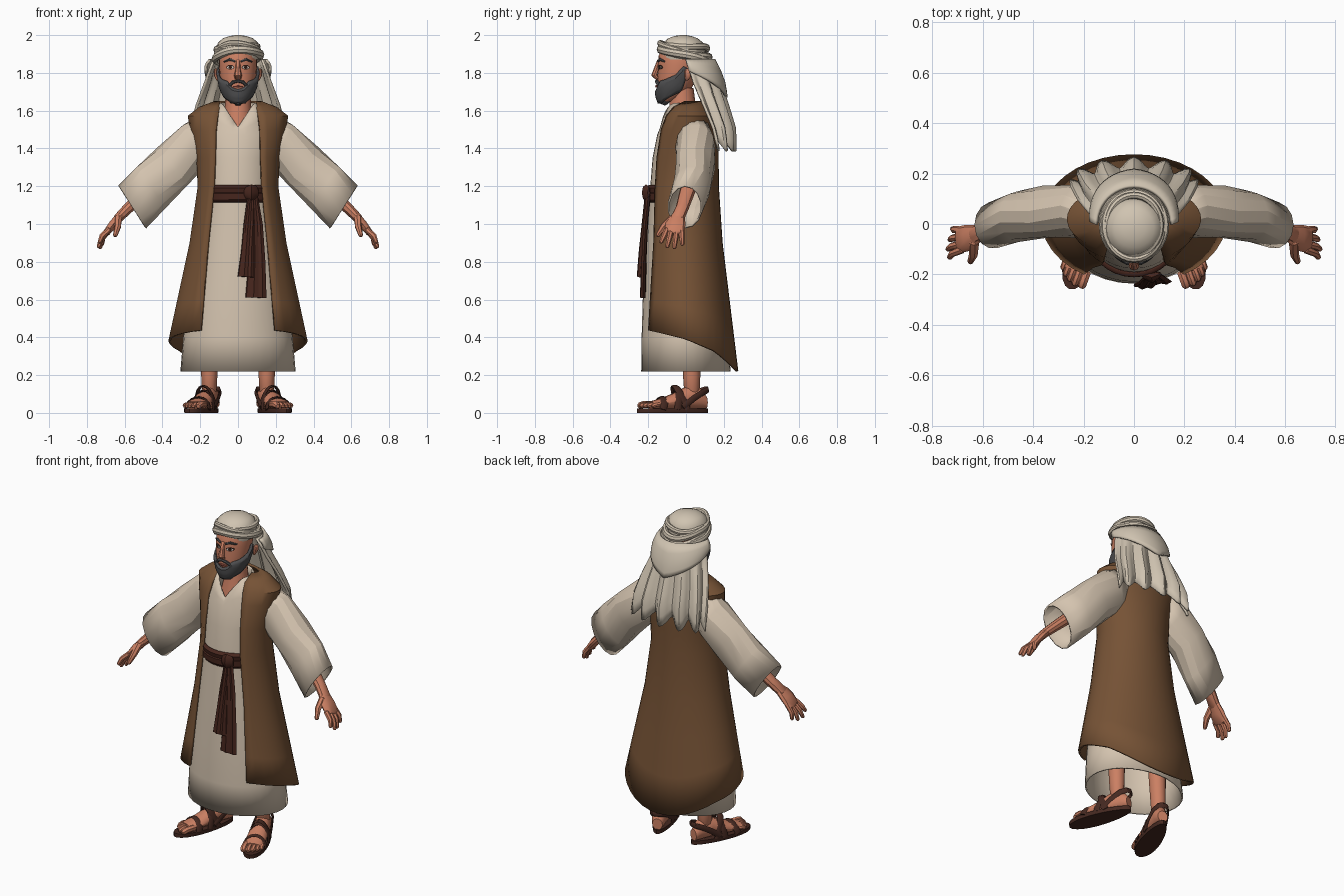
import bpy, bmesh, math
from mathutils import Vector as V

if "Cube" in bpy.data.objects:
    bpy.data.objects.remove(bpy.data.objects["Cube"])

PI = math.pi


def material(name, rgb):
    m = bpy.data.materials.new(name)
    m.diffuse_color = (*rgb, 1)
    m.use_nodes = True
    m.node_tree.nodes["Principled BSDF"].inputs["Base Color"].default_value = m.diffuse_color
    return m


CREAM = material("cream_linen", (0.66, 0.55, 0.43))
CLOTH = material("pale_headcloth", (0.63, 0.55, 0.44))
BROWN = material("brown_wool", (0.18, 0.085, 0.036))
SASH = material("dark_red_brown", (0.065, 0.020, 0.013))
LEATHER = material("dark_leather", (0.060, 0.022, 0.015))
SKIN = material("tan_skin", (0.60, 0.215, 0.125))
GREY = material("grey_hair", (0.075, 0.075, 0.078))
WHITE = material("eye_white", (0.70, 0.62, 0.55))
DARK = material("eye_dark", (0.03, 0.012, 0.008))
LIP = material("lip", (0.38, 0.10, 0.07))


def loft(name, rings, mat, closed=True, caps=True, mirror=False, thick=0, loop=False, angle=35):
    """Skin a surface over rings of equal length."""
    bm = bmesh.new()
    vs = [[bm.verts.new(p) for p in r] for r in rings]
    n = len(vs[0])
    for k in range(len(vs) if loop else len(vs) - 1):
        a, b = vs[k], vs[(k + 1) % len(vs)]
        for i in range(n if closed else n - 1):
            j = (i + 1) % n
            bm.faces.new((a[i], a[j], b[j], b[i]))
    if caps and closed and not loop:
        bm.faces.new(vs[0])
        bm.faces.new(vs[-1])
    bmesh.ops.recalc_face_normals(bm, faces=bm.faces)
    me = bpy.data.meshes.new(name)
    bm.to_mesh(me)
    bm.free()
    me.materials.append(mat)
    ob = bpy.data.objects.new(name, me)
    bpy.context.collection.objects.link(ob)
    bpy.ops.object.select_all(action='DESELECT')
    ob.select_set(True)
    bpy.context.view_layer.objects.active = ob
    bpy.ops.object.shade_smooth_by_angle(angle=math.radians(angle))
    if thick:
        s = ob.modifiers.new("thickness", 'SOLIDIFY')
        s.thickness, s.offset = thick, 0
    if mirror:
        ob.modifiers.new("mirror", 'MIRROR')
    return ob


def tube(name, path, radii, mat, n=8, ref=(0, 1, 0), ends=True, pleat=1, place=None, loop=False, **kw):
    """Sweep an ellipse along a path; radii are (along ref, across ref)."""
    path, ref, m = [V(p) for p in path], V(ref), len(path)
    rings = []
    for k, p in enumerate(path):
        a = path[(k - 1) % m] if loop else path[max(k - 1, 0)]
        b = path[(k + 1) % m] if loop else path[min(k + 1, m - 1)]
        t = (b - a).normalized()
        u = (ref - t * ref.dot(t)).normalized()
        v = t.cross(u)
        ru, rv = radii[min(k, len(radii) - 1)]
        def ring(c, f):
            return [c + u * ru * f * math.cos(2 * PI * i / n)
                    + v * rv * f * math.sin(2 * PI * i / n) * (pleat if i % 2 else 1) for i in range(n)]
        if ends and not loop and k == 0:
            rings.append(ring(p - t * min(ru, rv) * 0.6, 0.55))
        rings.append(ring(p, 1))
        if ends and not loop and k == m - 1:
            rings.append(ring(p + t * min(ru, rv) * 0.6, 0.55))
    if place:
        rings = [[place(p) for p in r] for r in rings]
    return loft(name, rings, mat, loop=loop, **kw)


def lerp(table, z):
    """Interpolate table rows by their first column, sorted ascending."""
    for a, b in zip(table, table[1:]):
        if z <= b[0]:
            f = max(0, (z - a[0]) / (b[0] - a[0]))
            return [p + (q - p) * f for p, q in zip(a[1:], b[1:])]
    return list(table[-1][1:])


def oval(w, yf, yb, t, z):
    return V((w * math.sin(t), (yf + yb) / 2 - (yb - yf) / 2 * math.cos(t), z))


def ovals(table, n=24, grow=0.0):
    return [[oval(w + grow, a - grow, b + grow, 2 * PI * i / n, z) for i in range(n)] for z, w, a, b in table]


# Long tunic with a V neckline
robe = [(.22, .30, -.232, .232), (.4, .285, -.23, .21), (.6, .262, -.224, .19), (.9, .215, -.203, .165),
        (1.15, .178, -.188, .14), (1.35, .18, -.172, .14), (1.47, .2, -.148, .14)]
rings = ovals(robe, 32)
collar = []
for i in range(32):
    p = oval(.092, -.125, .075, 2 * PI * i / 32, 1.64)
    if p.y < 0:
        p.z = 1.512 + .125 * min(1, abs(p.x) / .082)
    collar.append(p)
rings += [[(a + b) / 2 for a, b in zip(rings[-1], collar)], collar]
loft("tunic", rings, CREAM, caps=False, thick=.01)

# Open sleeveless coat: z, half width, front, back, half gap
coat = [(.9, .25, -.212, .187, .157), (1.2, .207, -.197, .167, .126), (1.35, .215, -.18, .166, .12),
        (1.5, .247, -.145, .165, .115), (1.57, .26, -.112, .152, .106), (1.615, .2, -.075, .125, .095),
        (1.645, .12, -.03, .085, .098)]
hem = [(-.23, .445), (0, .39), (.155, .325), (.22, .27), (.27, .22)]


def coat_ring(w, yf, yb, gap, z, n=30):
    t0 = math.asin(gap / w)
    return [oval(w, yf, yb, t0 + (2 * PI - 2 * t0) * i / n, z) for i in range(n + 1)]


bottom = coat_ring(.362, -.235, .27, .195, 0)
for p in bottom:
    p.z = lerp(hem, p.y)[0]
top = [coat_ring(*r[1:], r[0]) for r in coat]
skirt = [[a.lerp(b, f) for a, b in zip(bottom, top[0])] for f in (0, .33, .66)]
loft("coat", skirt + top, BROWN, closed=False, thick=.014)

# Wide sleeves: upper x z, lower x z, centre y, depth
sleeve = [(.2, 1.575, .12, 1.36, .045, .085), (.29, 1.522, .175, 1.305, .05, .1),
          (.42, 1.405, .27, 1.21, .05, .1), (.53, 1.305, .385, 1.085, .03, .096),
          (.63, 1.2, .49, .98, -.005, .088)]
rings = []
for k, (a, b, c, d, y, r) in enumerate(sleeve):
    rings.append([V(((a + c) / 2 + (a - c) / 2 * math.cos(q), y + r * math.sin(q),
                     (b + d) / 2 + (b - d) / 2 * math.cos(q)))
                  for q in [2 * PI * (i + .5 * (k % 2)) / 14 for i in range(14)]])
loft("sleeve", rings, CREAM, caps=False, mirror=True, thick=.01, angle=22)

# Forearms, palms, fingers
tube("forearm", [(.48, .01, 1.18), (.58, -.02, 1.085), (.635, -.045, 1.03)], [(.042, .036), (.035, .03), (.036, .026)],
     SKIN, 10, mirror=True)
tube("palm", [(.62, -.04, 1.045), (.66, -.055, 1.0), (.695, -.063, .955)], [(.036, .024), (.053, .024), (.053, .019)],
     SKIN, 10, mirror=True)
fingers = [(-.102, .732, -.132, .905), (-.077, .738, -.1, .88), (-.05, .73, -.062, .875), (-.025, .72, -.02, .892)]
for k, (y, x, ty, tz) in enumerate(fingers):
    tube(f"finger_{k + 1}", [(.683, y, .97), ((.69 + x) / 2 + .01, (y + ty) / 2, (.965 + tz) / 2), (x, ty, tz)],
         [(.0155, .0155), (.0145, .0145), (.011, .011)], SKIN, 7, mirror=True)
tube("thumb", [(.635, -.07, 1.03), (.637, -.12, .985), (.65, -.15, .94)], [(.022, .022), (.018, .018), (.012, .012)],
     SKIN, 7, ref=(1, 0, 0), mirror=True)

# Sash, knot and hanging ends
loft("sash", ovals([(1.115, .181, -.194, .15), (1.13, .187, -.206, .155), (1.16, .187, -.208, .155),
                    (1.165, .184, -.201, .15), (1.19, .187, -.207, .155), (1.205, .18, -.193, .15)], 32),
     SASH, caps=False, thick=.008, angle=25)
tube("sash_knot", [(.04, -.205, 1.165), (.07, -.212, 1.165), (.1, -.2, 1.165)],
     [(.03, .012), (.045, .022), (.036, .012)], SASH, 8, ref=(0, 0, 1))
tube("sash_end_short", [(.07, -.205, 1.15), (.06, -.22, 1.0), (.05, -.235, .85), (.042, -.243, .72)],
     [(.02, .014), (.03, .015), (.034, .016), (.044, .018)], SASH, 14, ref=(1, 0, 0), ends=False, pleat=.55, angle=15)
tube("sash_end_long", [(.085, -.2, 1.15), (.095, -.215, 1.0), (.1, -.224, .8), (.095, -.228, .61)],
     [(.02, .014), (.036, .014), (.045, .015), (.056, .016)], SASH, 14, ref=(1, 0, 0), ends=False, pleat=.55, angle=15)

# Neck and head
loft("neck", ovals([(1.42, .12, -.125, .08), (1.52, .085, -.112, .07), (1.6, .07, -.09, .055), (1.72, .065, -.08, .04)], 16),
     SKIN)
head = [(1.648, .032, -.135, -.07), (1.67, .06, -.146, -.02), (1.72, .085, -.15, .03), (1.78, .096, -.15, .06),
        (1.84, .101, -.148, .08), (1.89, .1, -.146, .09), (1.94, .09, -.12, .08)]
loft("head", ovals(head), SKIN)


def face_point(x, z, off):
    w, a, b = lerp(head, z)
    return V((x, 0, 0)) + V((0, oval(w, a, b, math.asin(x / w), z).y - off, z))


tube("nose", [(0, -.143, 1.865), (0, -.157, 1.82), (0, -.168, 1.788), (0, -.152, 1.77)],
     [(.01, .011), (.014, .013), (.016, .021), (.01, .018)], SKIN, 8)
tube("ear", [(.108, .005, 1.765), (.116, .01, 1.79), (.116, .012, 1.815)], [(.01, .008), (.019, .012), (.018, .011)],
     SKIN, 8, mirror=True)


def face_disc(name, cx, cz, rx, rz, off, mat):
    ring = [face_point(cx + rx * math.cos(2 * PI * i / 12), cz + rz * math.sin(2 * PI * i / 12), off) for i in range(12)]
    back = [p + V((0, .006, 0)) for p in ring]
    loft(name, [ring, back], mat, mirror=True)


face_disc("eye_rim", .041, 1.83, .022, .012, .002, DARK)
face_disc("eye_white", .041, 1.829, .018, .008, .003, WHITE)
face_disc("iris", .041, 1.829, .009, .009, .004, DARK)
tube("eyebrow", [face_point(.018, 1.862, .002), face_point(.045, 1.871, .003), face_point(.073, 1.86, .002)],
     [(.006, .007), (.007, .008), (.004, .005)], GREY, 6, mirror=True)

# Beard wraps the jaw and rises into sideburns
beard_top = [(0, 1.712), (.35, 1.72), (.6, 1.755), (1.0, 1.765), (1.5, 1.79), (1.75, 1.835), (2.0, 1.82)]
rings = []
for i in range(33):
    t = -2.0 + 4.0 * i / 32
    z1 = lerp(beard_top, abs(t))[0]
    z0 = 1.64 + .06 * max(0, abs(t) - 1.0)
    col = []
    for k in range(7):
        z = z0 + (z1 - z0) * k / 6
        w, a, b = lerp(head, z)
        g = .012 * (1 - .7 * (k == 6))
        col.append(oval(w + g, a - g, b + g, t, z))
    rings.append(col)
loft("beard", rings, GREY, closed=False, thick=.008, angle=25)
tube("beard_tip", [(0, -.11, 1.665), (0, -.118, 1.645)], [(.035, .045), (.024, .03)], GREY, 10)
tube("moustache", [face_point(.002, 1.757, .006), face_point(.025, 1.752, .007), face_point(.05, 1.73, .005),
                   face_point(.058, 1.705, .006)], [(.009, .008), (.011, .009), (.01, .009), (.007, .007)],
     GREY, 7, ref=(0, 1, .1), mirror=True)
tube("lips", [face_point(-.024, 1.727, .003), face_point(0, 1.729, .007), face_point(.024, 1.727, .003)],
     [(.004, .004), (.006, .008), (.004, .004)], LIP, 6)

# Head wrap: cap and tilted rolls
loft("wrap_cap", ovals([(1.87, .108, -.135, .1), (1.92, .118, -.142, .105), (1.96, .106, -.122, .09),
                        (1.983, .08, -.094, .062), (1.995, .045, -.062, .028), (2.0, .015, -.03, 0)]), CLOTH)
rolls = [(1.935, .04, .105, .118, .018, .008), (1.908, .17, .114, .128, .021, -.012),
         (1.885, .27, .122, .134, .022, .01), (1.9, .42, .115, .136, .016, 0)]
for k, (zc, tilt, rx, ry, r, wob) in enumerate(rolls):
    path = []
    for i in range(32):
        t = 2 * PI * i / 32
        y = -ry * math.cos(t)
        path.append((rx * math.sin(t), y - .004, zc - tilt * y + wob * math.sin(t) + .004 * math.sin(3 * t + k)))
    tube(f"wrap_roll_{k + 1}", path, [(r, r * .8)], CLOTH, 8, ref=(0, 0, 1), loop=True)

# Pleated cloth falling behind the head: z, half width, centre y, side y
fall = [(1.38, .235, .235, .165), (1.5, .235, .24, .14), (1.62, .21, .208, .09), (1.75, .165, .17, .035),
        (1.88, .125, .125, -.005)]


def fall_point(s, z, off, fold=0):
    w, yc, ys = lerp(fall, z)
    a = s * PI / 2
    o = off + fold * math.cos(s * 6 * PI)
    return V(((w + o) * math.sin(a), ys + (yc - ys + o) * math.cos(a) + .4 * fold * math.cos(s * 6 * PI), z))


rings = []
for k in range(9):
    f = k / 8
    rings.append([fall_point(-1 + i / 24, 1.87 - f * (.455 + .03 * math.cos((-1 + i / 24) * 6 * PI)), 0, .017 * f ** .6)
                  for i in range(49)])
loft("head_cloth", rings, CLOTH, closed=False, thick=.014, angle=30)
rings = [[fall_point(s, 1.87 - f * (.06 + .14 * (1 - abs(s))), .02 + .012 * math.sin(f * PI))
          for s in [-1 + i / 12 for i in range(25)]] for f in (0, .3, .6, .85, 1)]
loft("head_cloth_flap", rings, CLOTH, closed=False, thick=.014)

# Legs and sandalled feet, turned outward
tube("leg", [(.152, .032, .09), (.152, .03, .2), (.15, .02, .5)], [(.04, .037), (.046, .043), (.055, .055)],
     SKIN, 12, mirror=True)
C, S = math.cos(math.radians(20)), math.sin(math.radians(20))


def turn(p):
    return V((.152 + p[0] * C - p[1] * S, .03 + p[0] * S + p[1] * C, p[2]))


sole = [(math.sin(t) * (.064 - .012 * math.cos(t)), -.107 + .2 * math.cos(t))
        for t in [2 * PI * i / 24 for i in range(24)]]
loft("sole", [[turn((x * f, y, z)) for x, y in sole] for z, f in ((0, .96), (.006, 1), (.024, 1))], LEATHER, mirror=True)
foot = [(.08, .03, .07), (.04, .043, .12), (-.03, .047, .12), (-.1, .054, .085), (-.18, .06, .055), (-.23, .055, .042)]
loft("foot", [[turn((w * math.cos(2 * PI * i / 14), y, .02 + h / 2 + h / 2 * math.sin(2 * PI * i / 14)))
               for i in range(14)] for y, w, h in foot], SKIN, mirror=True)
for k, (x, r, y) in enumerate([(-.042, .019, -.275), (-.013, .015, -.277), (.011, .014, -.268), (.033, .013, -.255),
                               (.052, .012, -.236)]):
    tube(f"toe_{k + 1}", [(x, -.2, .045), (x, y + .02, .044), (x, y, .038)], [(r, r)], SKIN, 7,
         ref=(1, 0, 0), place=turn, mirror=True)
for name, y, lean, w, h in (("toe_strap", -.185, .02, .066, .065), ("instep_strap", -.1, .02, .06, .1),
                            ("ankle_strap", -.045, -.05, .055, .125)):
    arc = [(w * math.cos(a), y + lean * math.sin(a), .018 + h * math.sin(a)) for a in [PI * i / 10 for i in range(11)]]
    tube(name, arc, [(.02, .006)], LEATHER, 6, ends=False, place=turn, mirror=True)
heel = [(.058, -.07, .03), (.054, -.01, .075), (.046, .045, .108), (.026, .082, .122)]
heel += [(0, .09, .124)] + [(-x, y, z) for x, y, z in reversed(heel)]
tube("heel_strap", heel, [(.017, .006)], LEATHER, 6, ref=(0, 0, 1), ends=False, place=turn, mirror=True)
